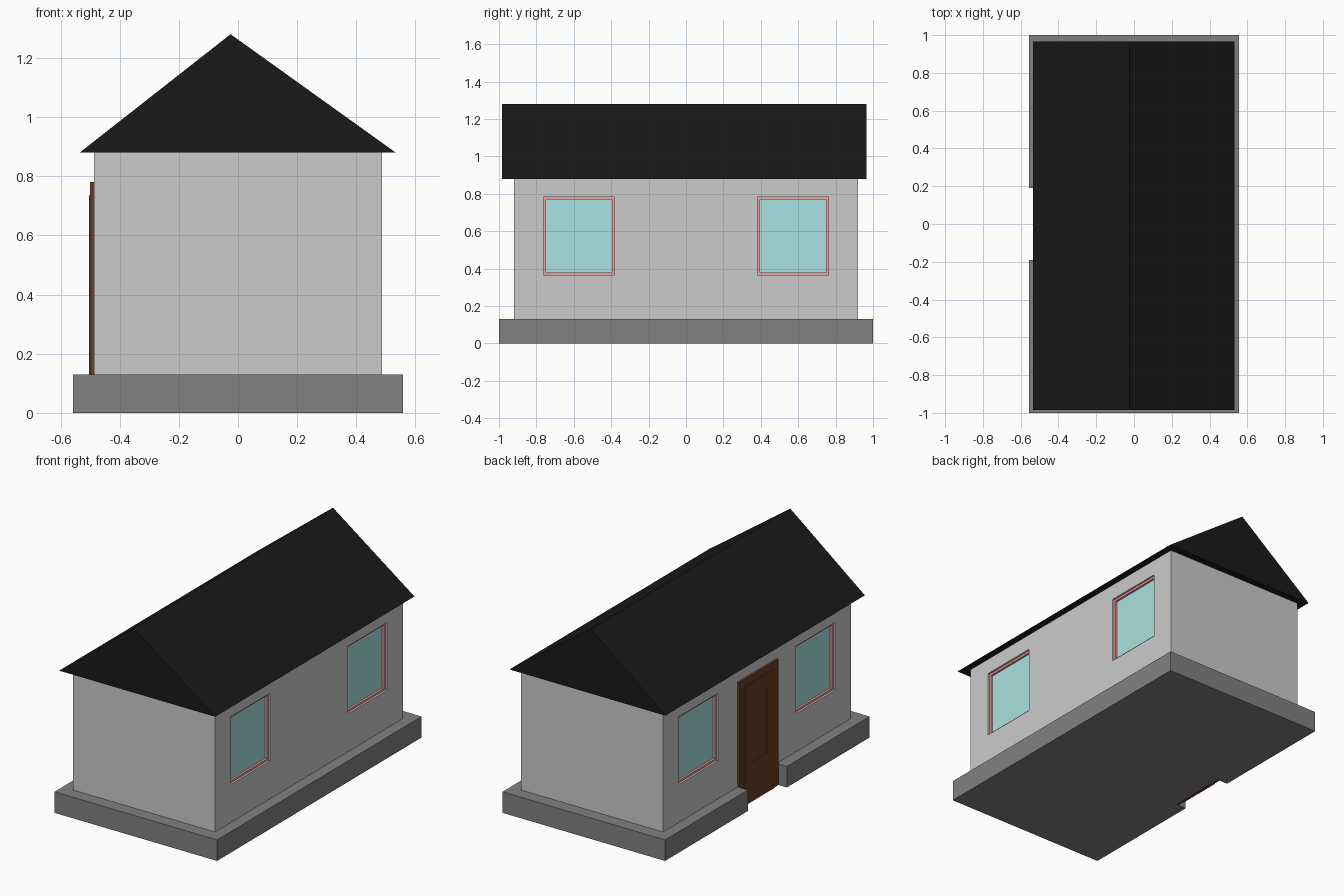
import bpy, bmesh
from mathutils import Matrix, Vector

if "Cube" in bpy.data.objects:
    bpy.data.objects.remove(bpy.data.objects["Cube"])


def material(name, rgb):
    m = bpy.data.materials.new(name)
    m.diffuse_color = (*rgb, 1)
    m.use_nodes = True
    m.node_tree.nodes["Principled BSDF"].inputs["Base Color"].default_value = m.diffuse_color
    return m


BLACK = material("roof_black", (0.01, 0.01, 0.01))
STONE = material("dark_stone", (0.22, 0.22, 0.22))
PLASTER = material("plaster", (0.55, 0.55, 0.55))
GLASS = material("glass_teal", (0.4, 0.75, 0.75))
PINK = material("frame_pink", (0.9, 0.35, 0.35))
BROWN = material("door_brown", (0.13, 0.05, 0.02))


def make(name, bm, mat=None):
    bmesh.ops.recalc_face_normals(bm, faces=bm.faces)
    me = bpy.data.meshes.new(name)
    bm.to_mesh(me)
    bm.free()
    if mat:
        me.materials.append(mat)
    ob = bpy.data.objects.new(name, me)
    bpy.context.collection.objects.link(ob)
    return ob


def boxes(name, spans, mat=None):
    """One object from boxes given as (x0, x1, y0, y1, z0, z1)."""
    bm = bmesh.new()
    for x0, x1, y0, y1, z0, z1 in spans:
        centre = Vector((x0 + x1, y0 + y1, z0 + z1)) / 2
        size = (abs(x1 - x0), y1 - y0, z1 - z0, 1)
        bmesh.ops.create_cube(bm, size=1, matrix=Matrix.Translation(centre) @ Matrix.Diagonal(size))
    return make(name, bm, mat)


def prism(name, points, axis, depth, mat):
    """Extrude a closed outline of 3D points along axis."""
    bm = bmesh.new()
    face = bm.faces.new([bm.verts.new(p) for p in points])
    new = bmesh.ops.extrude_face_region(bm, geom=[face])["geom"]
    verts = [v for v in new if isinstance(v, bmesh.types.BMVert)]
    bmesh.ops.translate(bm, verts=verts, vec=Vector(axis) * depth)
    return make(name, bm, mat)


def cut(ob, cutter):
    mod = ob.modifiers.new("cut", 'BOOLEAN')
    mod.operation = 'DIFFERENCE'
    mod.solver = 'EXACT'
    mod.object = cutter
    cutter.hide_render = True
    cutter.hide_set(True)


WALL = 0.487
Y0, Y1, Z0, Z1 = 0.382, 0.762, 0.365, 0.783   # window opening

# foundation, notched in front of the door
prism("foundation", [(-0.557, -1, 0), (0.557, -1, 0), (0.557, 1, 0), (-0.557, 1, 0),
                     (-0.557, 0.19, 0), (-WALL, 0.19, 0), (-WALL, -0.19, 0), (-0.557, -0.19, 0)],
      (0, 0, 1), 0.13, STONE)

# walls with four window pockets
walls = boxes("walls", [(-WALL, WALL, -0.92, 0.92, 0.001, 0.885)], PLASTER)
pockets = []
for sx in (-1, 1):
    for a, b in ((Y0, Y1), (-Y1, -Y0)):
        pockets.append((sx * (WALL - 0.035), sx * 0.55, a, b, Z0, Z1))
cut(walls, boxes("window_cutter", pockets))

# window frames and panes
T = 0.013
for sx, side in ((-1, "left"), (1, "right")):
    for (a, b), end in (((Y0, Y1), "back"), ((-Y1, -Y0), "front")):
        x0, x1 = sx * (WALL - 0.035), sx * (WALL - 0.012)
        boxes(f"window_frame_{side}_{end}", [
            (x0, x1, a, a + T, Z0, Z1), (x0, x1, b - T, b, Z0, Z1),
            (x0, x1, a + T, b - T, Z0, Z0 + T), (x0, x1, a + T, b - T, Z1 - T, Z1)], PINK)
        boxes(f"window_pane_{side}_{end}",
              [(x0, sx * (WALL - 0.025), a + T, b - T, Z0 + T, Z1 - T)], GLASS)

# door: surround and leaf with a recessed panel
boxes("door_surround", [(-0.5, -0.48, -0.19, 0.19, 0, 0.78)], BROWN)
leaf = boxes("door_leaf", [(-0.504, -0.49, -0.145, 0.145, 0, 0.735)], BROWN)
cut(leaf, boxes("panel_cutter", [(-0.53, -0.4985, -0.07, 0.07, 0.245, 0.645)]))

# gable roof
prism("roof", [(-0.535, -0.985, 0.88), (0.533, -0.985, 0.88), (-0.025, -0.985, 1.28)],
      (0, 1, 0), 1.95, BLACK)
